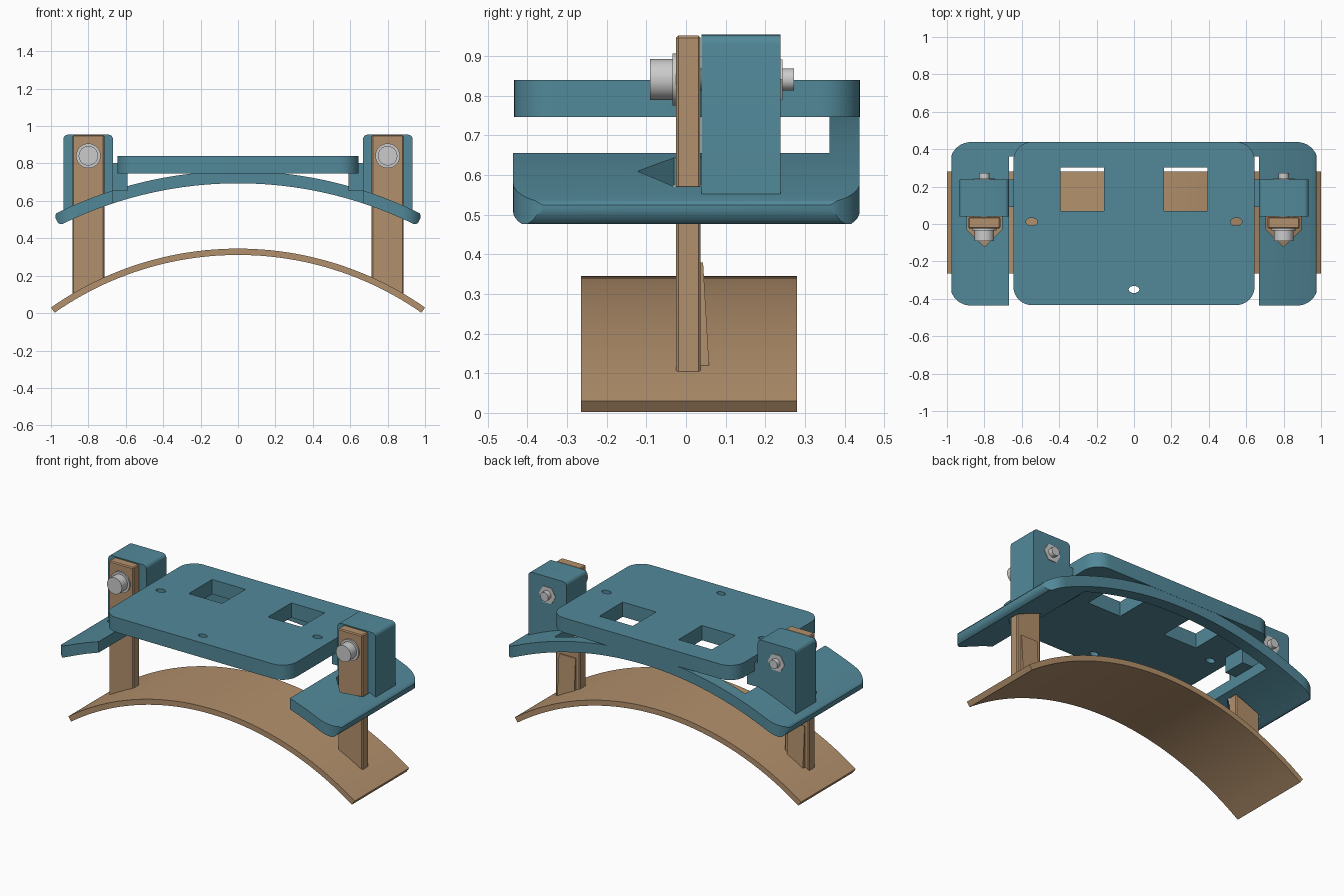
import bpy, bmesh
from math import sin, cos, pi, asin, sqrt, radians

if "Cube" in bpy.data.objects:
    bpy.data.objects.remove(bpy.data.objects["Cube"])


def material(name, rgb):
    m = bpy.data.materials.new(name)
    m.diffuse_color = (*rgb, 1)
    m.use_nodes = True
    m.node_tree.nodes["Principled BSDF"].inputs["Base Color"].default_value = m.diffuse_color
    return m


TEAL = material("teal", (0.085, 0.25, 0.32))
TAN = material("tan", (0.45, 0.28, 0.15))


def finish(name, bm, mat):
    bmesh.ops.recalc_face_normals(bm, faces=bm.faces[:])
    me = bpy.data.meshes.new(name)
    bm.to_mesh(me)
    bm.free()
    ob = bpy.data.objects.new(name, me)
    bpy.context.collection.objects.link(ob)
    if mat:
        me.materials.append(mat)
    return ob


def smooth(ob):
    bpy.ops.object.select_all(action='DESELECT')
    ob.select_set(True)
    bpy.context.view_layer.objects.active = ob
    bpy.ops.object.shade_smooth_by_angle(angle=radians(30))


def prism(name, pts, axis, a, b, mat):
    """Extrude a 2D outline along x, y or z from a to b."""
    def place(p, t):
        return {'x': (t, p[0], p[1]), 'y': (p[0], t, p[1]), 'z': (p[0], p[1], t)}[axis]
    bm = bmesh.new()
    lo = [bm.verts.new(place(p, a)) for p in pts]
    hi = [bm.verts.new(place(p, b)) for p in pts]
    bm.faces.new(lo)
    bm.faces.new(hi)
    n = len(pts)
    for i in range(n):
        bm.faces.new((lo[i], lo[(i + 1) % n], hi[(i + 1) % n], hi[i]))
    return finish(name, bm, mat)


def rounded(x0, x1, y0, y1, r, seg=10):
    out = []
    for cx, cy, q in ((x1 - r, y1 - r, 0), (x0 + r, y1 - r, 1), (x0 + r, y0 + r, 2), (x1 - r, y0 + r, 3)):
        for i in range(seg + 1):
            t = (q + i / seg) * pi / 2
            out.append((cx + r * cos(t), cy + r * sin(t)))
    return out


def ring(cx, cy, r, n, stretch=1.0):
    return [(cx + stretch * r * cos(2 * pi * i / n), cy + r * sin(2 * pi * i / n)) for i in range(n)]


def polar(r, cz, a):
    return (r * sin(a), cz + r * cos(a))


def arc(r, cz, a0, a1, n):
    return [polar(r, cz, a0 + (a1 - a0) * i / n) for i in range(n + 1)]


def boolean(ob, cutter, op='DIFFERENCE'):
    m = ob.modifiers.new("cut", 'BOOLEAN')
    m.operation, m.object, m.solver = op, cutter, 'EXACT'
    bpy.context.view_layer.objects.active = ob
    bpy.ops.object.modifier_apply(modifier=m.name)
    bpy.data.objects.remove(cutter)


def mirror_pts(pts, s):
    return [(s * x, y) for x, y in pts]


# Curved base strip
BZ, BR = -1.40, 1.745
A = asin(1 / BR)
base = prism("curved_base", arc(BR, BZ, -A, A, 48) + arc(BR - 0.034, BZ, A, -A, 48),
             'y', -0.265, 0.28, TAN)
smooth(base)

# Upper arched plate: rounded ends, open middle, back bridge
PZ, PR, PT = -1.44, 2.2, 0.066
E = asin(0.985 / PR)
e = 0.018 / PR
end = [(PR - 0.006, E - e / 3), (PR - 0.018, E), (PR - PT + 0.018, E), (PR - PT + 0.006, E - e / 3)]
profile = (arc(PR, PZ, -E + e, E - e, 48) + [polar(r, PZ, a) for r, a in end]
           + arc(PR - PT, PZ, E - e, -E + e, 48) + [polar(r, PZ, -a) for r, a in reversed(end)])
plate = prism("arched_plate", profile, 'y', -0.5, 0.5, TEAL)
boolean(plate, prism("outline", rounded(-0.983, 0.983, -0.436, 0.438, 0.11), 'z', 0.3, 1, TEAL), 'INTERSECT')
boolean(plate, prism("middle_cut", [(-0.668, -0.6), (0.668, -0.6), (0.668, 0.362), (-0.668, 0.362)],
                     'z', 0.3, 1, TEAL))
for s in (-1, 1):
    slot = [(0.707, 0.045), (0.707, -0.03), (0.8, -0.122), (0.893, -0.03), (0.893, 0.045)]
    boolean(plate, prism("post_slot", mirror_pts(slot, s), 'z', 0.3, 1, TEAL))
smooth(plate)

# Flat top plate with windows and screw holes
deck = prism("flat_deck", rounded(-0.645, 0.645, -0.434, 0.439, 0.1), 'z', 0.747, 0.84, TEAL)
for s in (-1, 1):
    x0, x1 = sorted((s * 0.16, s * 0.393))
    boolean(deck, prism("window", [(x0, 0.07), (x1, 0.07), (x1, 0.303), (x0, 0.303)], 'z', 0.6, 1, TEAL))
    boolean(deck, prism("side_hole", ring(s * 0.547, 0.012, 0.021, 24, 1.45), 'z', 0.6, 1, TEAL))
boolean(deck, prism("front_hole", ring(0, -0.35, 0.019, 24, 1.5), 'z', 0.6, 1, TEAL))
smooth(deck)


def base_z(x):
    return BZ + sqrt((BR - 0.01) ** 2 - x * x)


def plate_z(x):
    return PZ + sqrt((PR - 0.02) ** 2 - x * x)


for s, side in ((-1, "left"), (1, "right")):
    # Post rising from the base through the plate slot
    post = prism(side + "_post", mirror_pts([(0.715, base_z(0.715)), (0.885, base_z(0.885)),
                 (0.885, 0.952), (0.715, 0.952)], s), 'y', -0.025, 0.037, TAN)
    bev = post.modifiers.new("bevel", 'BEVEL')
    bev.width, bev.segments = 0.006, 1

    # Tapered rib on the back of the post
    bm = bmesh.new()
    xa, xb = s * 0.742, s * 0.858
    low = [bm.verts.new(p) for p in ((xa, 0.03, base_z(xa)), (xb, 0.03, base_z(xb)),
                                     (xb, 0.059, base_z(xb)), (xa, 0.055, base_z(xa)))]
    top = [bm.verts.new(p) for p in ((xa, 0.03, 0.38), (xb, 0.03, 0.38), (xb, 0.043, 0.38), (xa, 0.043, 0.38))]
    bm.faces.new(low)
    bm.faces.new(top)
    for i in range(4):
        j = (i + 1) % 4
        bm.faces.new((low[i], low[j], top[j], top[i]))
    finish(side + "_post_rib", bm, TAN)

    # Clamp block sitting on the plate, rounded at the top
    cap = rounded(0.668, 0.934, 0.5, 0.954, 0.025, 5)[:12]
    foot = [(x, plate_z(x)) for x in (0.668, 0.735, 0.8, 0.867, 0.934)]
    smooth(prism(side + "_clamp_block", mirror_pts(cap + foot, s), 'y', 0.039, 0.239, TEAL))

    # Bracket joining the block to the deck
    prism(side + "_deck_bracket", mirror_pts([(0.592, 0.652), (0.675, 0.652), (0.675, 0.802),
          (0.592, 0.802)], s), 'y', 0.09, 0.239, TEAL)

    # Bolt, washer and nut
    c = s * 0.8
    for name, r, n, y0, y1 in (("bolt_head", 0.052, 32, -0.091, -0.032), ("washer", 0.066, 32, -0.034, -0.024),
                               ("bolt_shank", 0.028, 24, 0.03, 0.272), ("nut", 0.058, 6, 0.19, 0.243)):
        smooth(prism(side + "_" + name, ring(c, 0.841, r, n), 'y', y0, y1, None))
